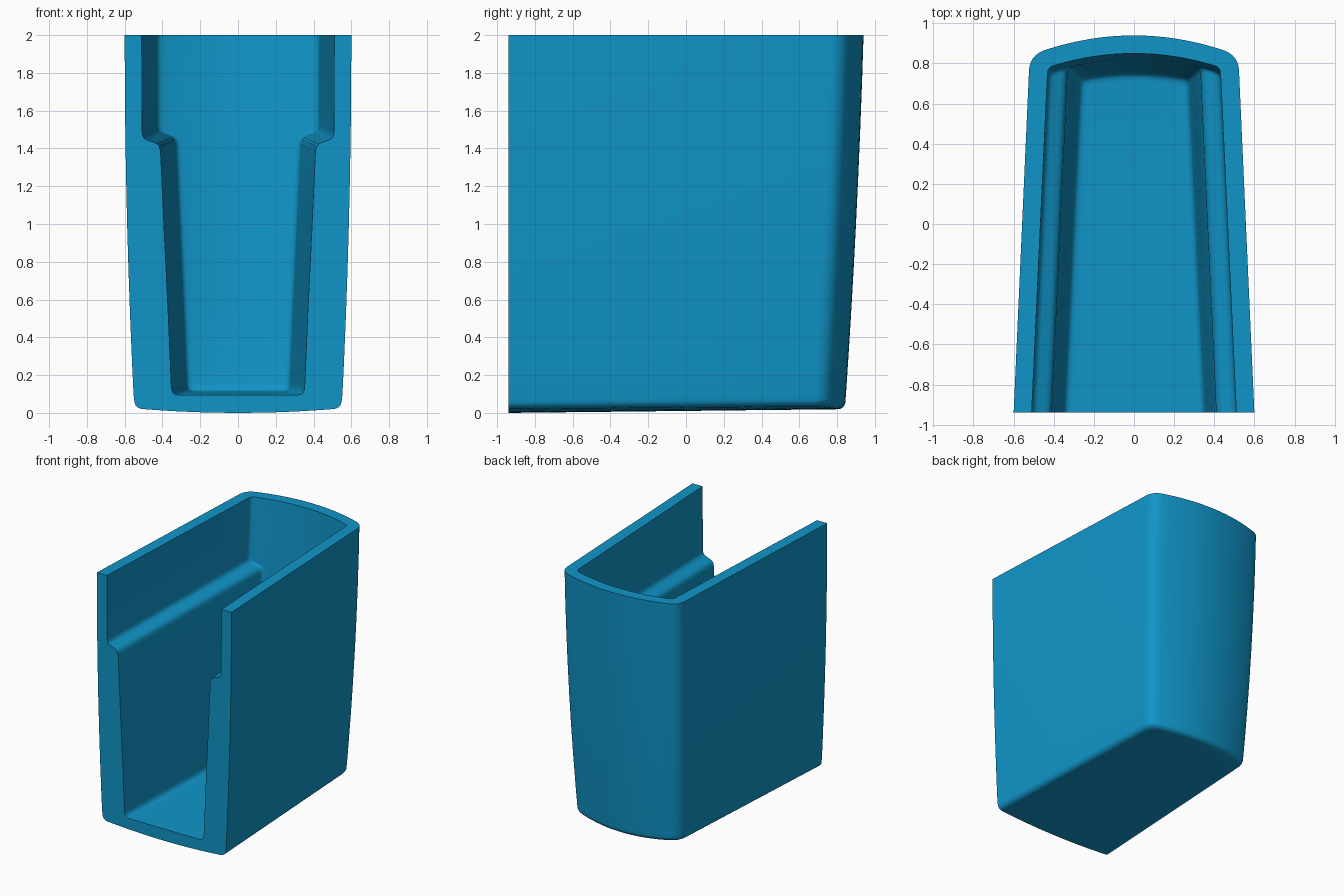
import bpy, bmesh, math

if "Cube" in bpy.data.objects:
    bpy.data.objects.remove(bpy.data.objects["Cube"])

FRONT = -0.94
TAPER = 0.08          # how much each side wall leans in towards the back
DEPTH = 1.8


def u_row(half, y_mid, sag, radius):
    """U-shaped outline: left front, rounded back corner, bowed back, right front."""
    back = half - TAPER

    def bow(x):
        return y_mid - sag * (x / back) ** 2

    corner = (back, bow(back))
    side = (back + TAPER * radius / DEPTH, corner[1] - radius)
    end = (back - radius, bow(back - radius))
    pts = [(half, FRONT)]
    for i in range(9):
        t = i / 8
        pts.append(tuple((1 - t) ** 2 * a + 2 * t * (1 - t) * c + t * t * b
                         for a, c, b in zip(side, corner, end)))
    for i in range(1, 9):
        x = end[0] * (1 - i / 8)
        pts.append((x, bow(x)))
    return [(-x, y) for x, y in pts] + [(x, y) for x, y in reversed(pts[:-1])]


def shrink(row, s):
    """Pull an outline in towards the middle of the front edge."""
    return [(x * s, FRONT + (y - FRONT) * s) for x, y in row]


def underside(x, y):
    return 0.02 * (x / 0.5) ** 2 + 0.02 * (y - FRONT) / DEPTH


# Outer skin, from the rim down and across the underside
outer = []
for z in (2, 1.75, 1.5, 1.25, 1, 0.75, 0.5, 0.25, 0.1):
    u = 2 - z
    row = u_row(0.6 - 0.013 * u * u, 0.94 - 0.03 * u - 0.01 * u * u, 0.1, 0.075)
    outer.append([(x, y, z) for x, y in row])
R = 0.04
for i in range(7):
    a = math.pi / 2 * i / 6
    inset = R * (1 - math.cos(a))
    row = u_row(0.549 - inset, 0.844 - inset, 0.095, 0.075)
    outer.append([(x, y, underside(x, y) + R * (1 - math.sin(a))) for x, y in row])
for s in (0.85, 0.65, 0.45, 0.25, 0):
    outer.append([(x, y, underside(x, y)) for x, y in shrink(row, s)])

# Cavity: upper wall, ledge, lower wall, rounded floor (half width, height, rise to back)
profile = [(0.51, 2, 0), (0.509, 1.75, 0.01), (0.508, 1.49, 0.04),
           (0.505, 1.468, 0.04), (0.496, 1.453, 0.04), (0.48, 1.445, 0.04),
           (0.445, 1.432, 0.04), (0.428, 1.424, 0.04), (0.416, 1.41, 0.04),
           (0.41, 1.385, 0.04), (0.39, 0.95, 0.03), (0.37, 0.54, 0.02),
           (0.353, 0.14, 0.02), (0.35, 0.12, 0.02), (0.341, 0.104, 0.02),
           (0.328, 0.097, 0.02), (0.31, 0.095, 0.02)]
inner = []
for half, z, rise in profile:
    y_mid = 0.85 - 0.05 * (2 - z)
    if z < 0.13:
        y_mid -= 0.353 - half          # rounded foot of the back wall
    sag = 0.07 * ((half - TAPER) / 0.43) ** 2
    row = u_row(half, y_mid, sag, 0.03)
    inner.append([(x, y, z + rise * (y - FRONT) / DEPTH) for x, y in row])
for s in (0.6, 0):
    inner.append([(x, y, 0.095 + 0.02 * (y - FRONT) / DEPTH) for x, y in shrink(row, s)])

# Join skins, rim and front face into one solid shell
bm = bmesh.new()
skins = [[[bm.verts.new(p) for p in row] for row in rows] for rows in (outer, inner)]


def bridge(a, b):
    for i in range(len(a) - 1):
        bm.faces.new((a[i], a[i + 1], b[i + 1], b[i]))


for rows in skins:
    for a, b in zip(rows, rows[1:]):
        bridge(a, b)
bridge(skins[0][0], skins[1][0])


def front_edge(rows):
    return [r[0] for r in rows] + [r[-1] for r in reversed(rows[:-1])]


bm.faces.new(front_edge(skins[0]) + front_edge(skins[1])[::-1])
bmesh.ops.remove_doubles(bm, verts=bm.verts[:], dist=0.0005)
bmesh.ops.recalc_face_normals(bm, faces=bm.faces[:])
mesh = bpy.data.meshes.new("open_holder")
bm.to_mesh(mesh)
bm.free()
holder = bpy.data.objects.new("open_holder", mesh)
bpy.context.collection.objects.link(holder)

# Blue plastic
blue = bpy.data.materials.new("blue_plastic")
blue.use_nodes = True
colour = (0.005, 0.3, 0.58, 1)
blue.diffuse_color = colour
blue.node_tree.nodes["Principled BSDF"].inputs["Base Color"].default_value = colour
mesh.materials.append(blue)

bpy.ops.object.select_all(action="DESELECT")
holder.select_set(True)
bpy.context.view_layer.objects.active = holder
bpy.ops.object.shade_smooth_by_angle(angle=math.radians(35))
